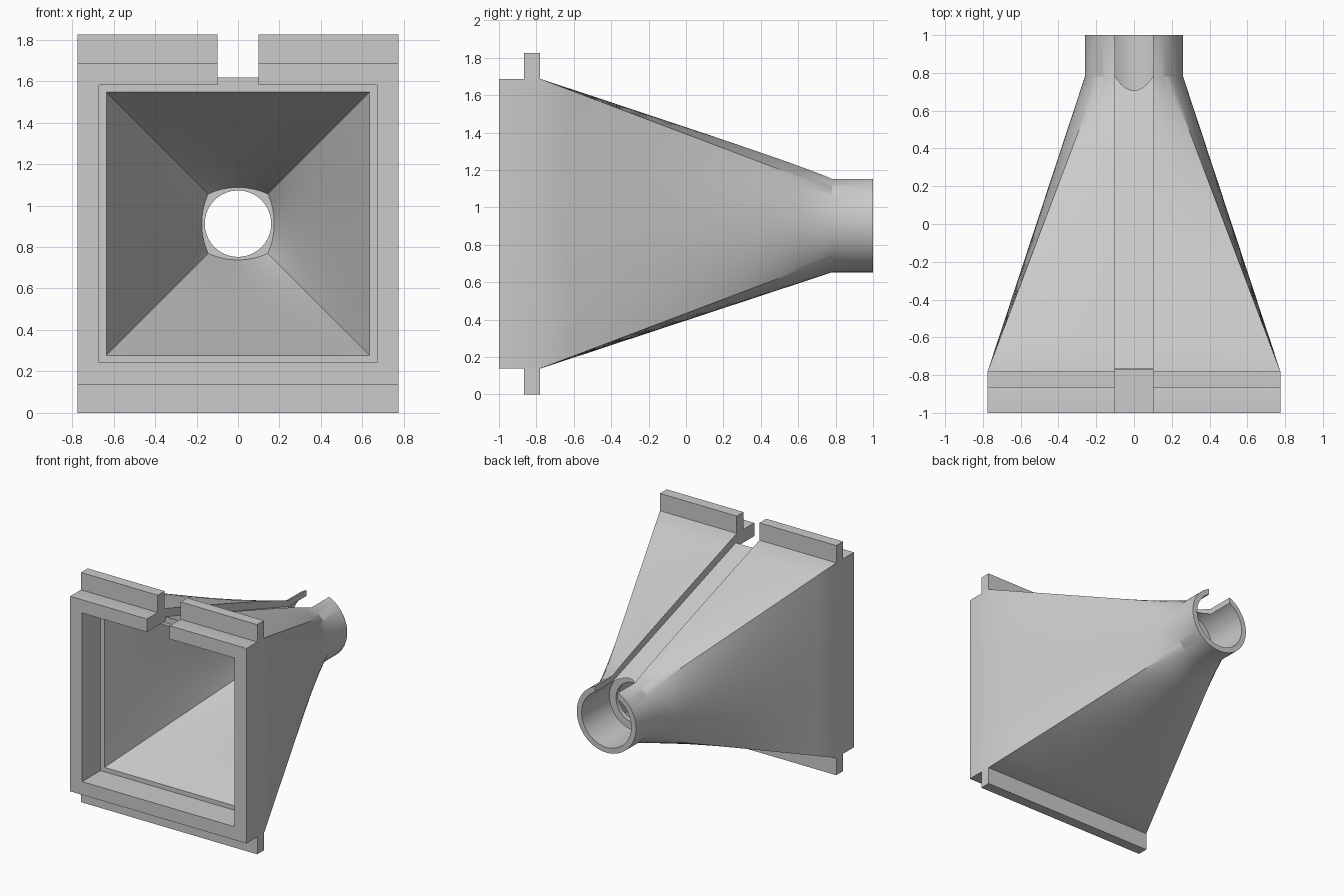
import bpy, bmesh, math

cube = bpy.data.objects.get("Cube")
if cube:
    bpy.data.objects.remove(cube, do_unlink=True)

CZ = 0.9125      # height of the duct axis
SIDE = 20        # segments on each side of the square
HALF = 0.775     # half width of the frame
BORE = 0.218     # socket radius

grey = bpy.data.materials.new("light_grey")
grey.use_nodes = True
grey.diffuse_color = (0.6, 0.6, 0.6, 1)
grey.node_tree.nodes["Principled BSDF"].inputs["Base Color"].default_value = (0.6, 0.6, 0.6, 1)


def add_object(name, bm):
    bmesh.ops.recalc_face_normals(bm, faces=bm.faces)
    mesh = bpy.data.meshes.new(name)
    bm.to_mesh(mesh)
    bm.free()
    mesh.materials.append(grey)
    obj = bpy.data.objects.new(name, mesh)
    bpy.context.collection.objects.link(obj)
    return obj


def prism(name, profile, x0, x1):
    """Extrude a (y, height above axis) profile along x."""
    bm = bmesh.new()
    face = bm.faces.new([bm.verts.new((x0, y, CZ + z)) for y, z in profile])
    ext = bmesh.ops.extrude_face_region(bm, geom=[face])["geom"]
    verts = [v for v in ext if isinstance(v, bmesh.types.BMVert)]
    bmesh.ops.translate(bm, verts=verts, vec=(x1 - x0, 0, 0))
    return add_object(name, bm)


def section(half, radius, t):
    """Square blended towards a circle by t."""
    pts = []
    for side in range(4):
        c, s = math.cos(side * math.pi / 2), math.sin(side * math.pi / 2)
        for i in range(SIDE):
            u = 2 * i / SIDE - 1
            a = u * math.pi / 4
            px = half * (1 - t) + radius * math.cos(a) * t
            pz = half * u * (1 - t) + radius * math.sin(a) * t
            pts.append((px * c - pz * s, px * s + pz * c))
    return pts


def square(half):
    return section(half, 0, 0)


def circle(radius):
    return section(0, radius, 1)


# Duct: outer skin, socket, stop ring, inner taper and frame opening
START, END, SEAT, STEPS = -0.78, 0.78, 0.615, 10
rings = [(-1, square(HALF))]
for k in range(STEPS + 1):
    t = k / STEPS
    rings.append((START + (END - START) * t, section(HALF, 0.26, t)))
rings += [(1, circle(0.26)), (1, circle(BORE)), (0.65, circle(BORE)),
          (0.65, circle(0.16)), (SEAT, circle(0.16))]
for k in range(STEPS, -1, -1):
    y = -0.77 + (SEAT + 0.77) * k / STEPS
    rings.append((y, section(0.635, 0.12, (y + 0.77) / (END + 0.77))))
rings += [(-0.77, square(0.67)), (-1, square(0.67))]

bm = bmesh.new()
loops = [[bm.verts.new((x, y, CZ + z)) for x, z in pts] for y, pts in rings]
for a, b in zip(loops, loops[1:] + loops[:1]):
    for i in range(len(a)):
        j = (i + 1) % len(a)
        bm.faces.new((a[i], a[j], b[j], b[i]))
duct = add_object("duct", bm)

# Slot along the top: open through the frame, sloped floor along the taper
slope = (HALF - 0.26) / (END - START)
floor = 0.705
cutter = prism("slot_cutter",
               [(-1.2, 1.2), (-1.2, 0.66), (-0.768, 0.66), (-0.768, floor),
                (1.2, floor - slope * 1.968), (1.2, 1.2)], -0.1, 0.1)
mod = duct.modifiers.new("slot", "BOOLEAN")
mod.operation = "DIFFERENCE"
mod.solver = "EXACT"
mod.object = cutter
bpy.context.view_layer.objects.active = duct
duct.select_set(True)
bpy.ops.object.modifier_apply(modifier=mod.name)
bpy.data.objects.remove(cutter, do_unlink=True)
bpy.ops.object.shade_smooth_by_angle(angle=math.radians(25))

# Mounting flanges above and below the frame
top = [(-0.865, HALF), (START, HALF), (START, CZ), (-0.865, CZ)]
bottom = [(y, -z) for y, z in top]
prism("top_flange_left", top, 0.1, HALF)
prism("top_flange_right", top, -HALF, -0.1)
prism("bottom_flange", bottom, -HALF, HALF)
